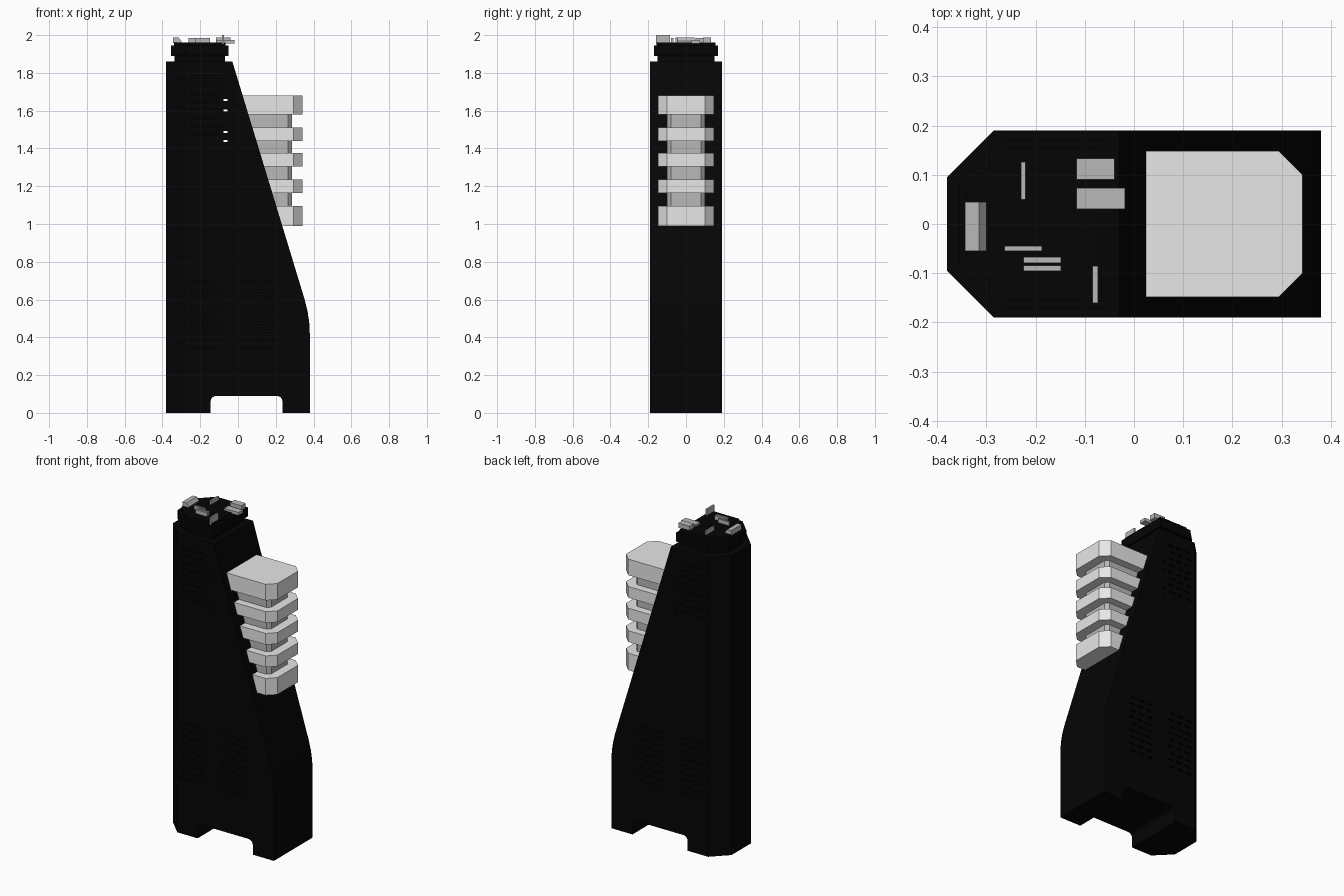
import bpy, bmesh, math
from mathutils import Vector

if "Cube" in bpy.data.objects:
    bpy.data.objects.remove(bpy.data.objects["Cube"])


def material(name, v):
    m = bpy.data.materials.new(name)
    m.diffuse_color = (v, v, v, 1)
    m.use_nodes = True
    m.node_tree.nodes["Principled BSDF"].inputs["Base Color"].default_value = m.diffuse_color
    return m


BLACK = material("casing_black", 0.0015)
LIGHT = material("light_grey", 0.8)
MID = material("mid_grey", 0.48)


def finish(bm, name, mat):
    bmesh.ops.recalc_face_normals(bm, faces=bm.faces)
    me = bpy.data.meshes.new(name)
    bm.to_mesh(me)
    bm.free()
    me.materials.append(mat)
    ob = bpy.data.objects.new(name, me)
    bpy.context.collection.objects.link(ob)
    return ob


def prism_bm(pts, a, b, axis):
    """Closed prism from a 2D outline, a to b along z (plan) or y (side profile)."""
    bm = bmesh.new()
    place = (lambda p, t: (p[0], p[1], t)) if axis == "z" else (lambda p, t: (p[0], t, p[1]))
    lo = [bm.verts.new(place(p, a)) for p in pts]
    hi = [bm.verts.new(place(p, b)) for p in pts]
    bm.faces.new(lo)
    bm.faces.new(hi[::-1])
    for i in range(len(pts)):
        j = (i + 1) % len(pts)
        bm.faces.new((lo[j], lo[i], hi[i], hi[j]))
    return bm


def prism(name, pts, a, b, axis, mat):
    return finish(prism_bm(pts, a, b, axis), name, mat)


def boxes(name, items, mat):
    """One mesh holding boxes given as (x0, x1, y0, y1, z0, z1)."""
    bm = bmesh.new()
    for x0, x1, y0, y1, z0, z1 in items:
        vs = bmesh.ops.create_cube(bm, size=1)["verts"]
        bmesh.ops.scale(bm, vec=(x1 - x0, y1 - y0, z1 - z0), verts=vs)
        bmesh.ops.translate(bm, vec=((x0 + x1) / 2, (y0 + y1) / 2, (z0 + z1) / 2), verts=vs)
    return finish(bm, name, mat)


def cut(ob, cutter):
    """Subtract the cutter, keeping the uncut mesh if no solver succeeds."""
    cutter.hide_render = True
    for solver in ("EXACT", "MANIFOLD", "FLOAT"):
        mod = ob.modifiers.new("cut", "BOOLEAN")
        mod.operation, mod.object, mod.solver = "DIFFERENCE", cutter, solver
        bpy.context.view_layer.update()
        ev = ob.evaluated_get(bpy.context.evaluated_depsgraph_get())
        me = bpy.data.meshes.new_from_object(ev)
        ob.modifiers.remove(mod)
        if len(me.polygons) > len(ob.data.polygons) and max(v.co.z for v in me.vertices) > 1.8:
            ob.data = me
            break
    bpy.data.objects.remove(cutter)


def plan(x0, x1, hy, c, left=True):
    """Rectangle with chamfered corners on its left or right end."""
    if left:
        return [(x1, -hy), (x1, hy), (x0 + c, hy), (x0, hy - c), (x0, c - hy), (x0 + c, -hy)]
    return [(x0, hy), (x0, -hy), (x1 - c, -hy), (x1, c - hy), (x1, hy - c), (x1 - c, hy)]


def arc(cx, cz, r, a0, a1, n=5):
    return [(cx + r * math.cos(math.radians(a0 + (a1 - a0) * i / n)),
             cz + r * math.sin(math.radians(a0 + (a1 - a0) * i / n))) for i in range(n + 1)]


# casing: sloped side profile with a notched foot and chamfered left corners
profile = [(-0.38, 0), (-0.145, 0)] + arc(-0.115, 0.06, 0.03, 180, 90) \
    + arc(0.205, 0.06, 0.03, 90, 0) + [(0.235, 0), (0.38, 0), (0.38, 0.42), (0.377, 0.48),
    (0.368, 0.54), (0.353, 0.6), (-0.03, 1.86), (-0.38, 1.86)]
bm = prism_bm(profile, -0.19, 0.19, "y")
for s in (-1, 1):
    r = bmesh.ops.bisect_plane(bm, geom=bm.verts[:] + bm.edges[:] + bm.faces[:], clear_outer=True,
                               plane_co=(-0.38, s * 0.095, 0), plane_no=Vector((-1, s, 0)))
    bmesh.ops.holes_fill(bm, edges=[e for e in bm.edges if e.is_boundary])
casing = finish(bm, "casing", BLACK)

# vent slots on front and back, plus a recessed strip on the left end
cuts = [(-0.40, -0.365, -0.065, 0.065, 0.25, 1.76)]
for x0, z0, rows in [(-0.265, 0.34, 9), (0.02, 0.34, 9), (-0.265, 1.47, 8)]:
    for r in range(rows):
        for c in range(3):
            x = x0 + 0.06 * c + (0.012 if r % 2 else 0)
            z = z0 + 0.043 * r
            for ys in ((-0.21, -0.17), (0.17, 0.21)):
                cuts.append((x, x + 0.042, *ys, z, z + 0.012))
# four slots that go right through
for z in (1.44, 1.487, 1.6, 1.657):
    cuts.append((-0.076, -0.056, -0.21, 0.21, z - 0.005, z + 0.005))
cut(casing, boxes("slot_cutter", cuts, BLACK))

# stepped top cap
for name, inset, z0, z1 in [("cap_neck", 0.018, 1.85, 1.895), ("cap_rim", 0, 1.89, 1.945),
                            ("cap_top", 0.015, 1.94, 1.962)]:
    prism(name, plan(-0.355 + inset, -0.05 - inset, 0.17 - inset, 0.085), z0, z1, "z", BLACK)

# ribbed block on the slope: light fins around a darker core
for i, (z0, z1) in enumerate([(0.99, 1.095), (1.165, 1.235), (1.305, 1.375), (1.44, 1.51), (1.58, 1.68)]):
    x0 = -0.03 + (1.86 - z1) * 0.304 - 0.005  # start just inside the slope
    prism(f"fin_{i + 1}", plan(x0, 0.342, 0.148, 0.048, left=False), z0, z1, "z", LIGHT)
prism("fin_core", plan(0.05, 0.285, 0.1, 0.02, left=False), 1.05, 1.6, "z", MID)

# small fittings on top of the cap
prism("top_wedge", [(-0.343, 1.958), (-0.3, 1.958), (-0.3, 1.968), (-0.315, 1.988), (-0.343, 1.988)],
      -0.055, 0.045, "y", MID)
boxes("top_pads", [(-0.117, -0.04, 0.09, 0.133, 1.958, 1.988),
                   (-0.117, -0.018, 0.03, 0.073, 1.956, 1.975)], MID)
boxes("top_bars", [(-0.23, -0.22, 0.05, 0.126, 1.958, 1.986),
                   (-0.263, -0.187, -0.055, -0.045, 1.958, 1.986),
                   (-0.225, -0.148, -0.079, -0.067, 1.958, 1.986),
                   (-0.225, -0.148, -0.095, -0.084, 1.958, 1.986)], MID)
boxes("top_tab", [(-0.084, -0.073, -0.16, -0.085, 1.956, 2.0)], MID)
